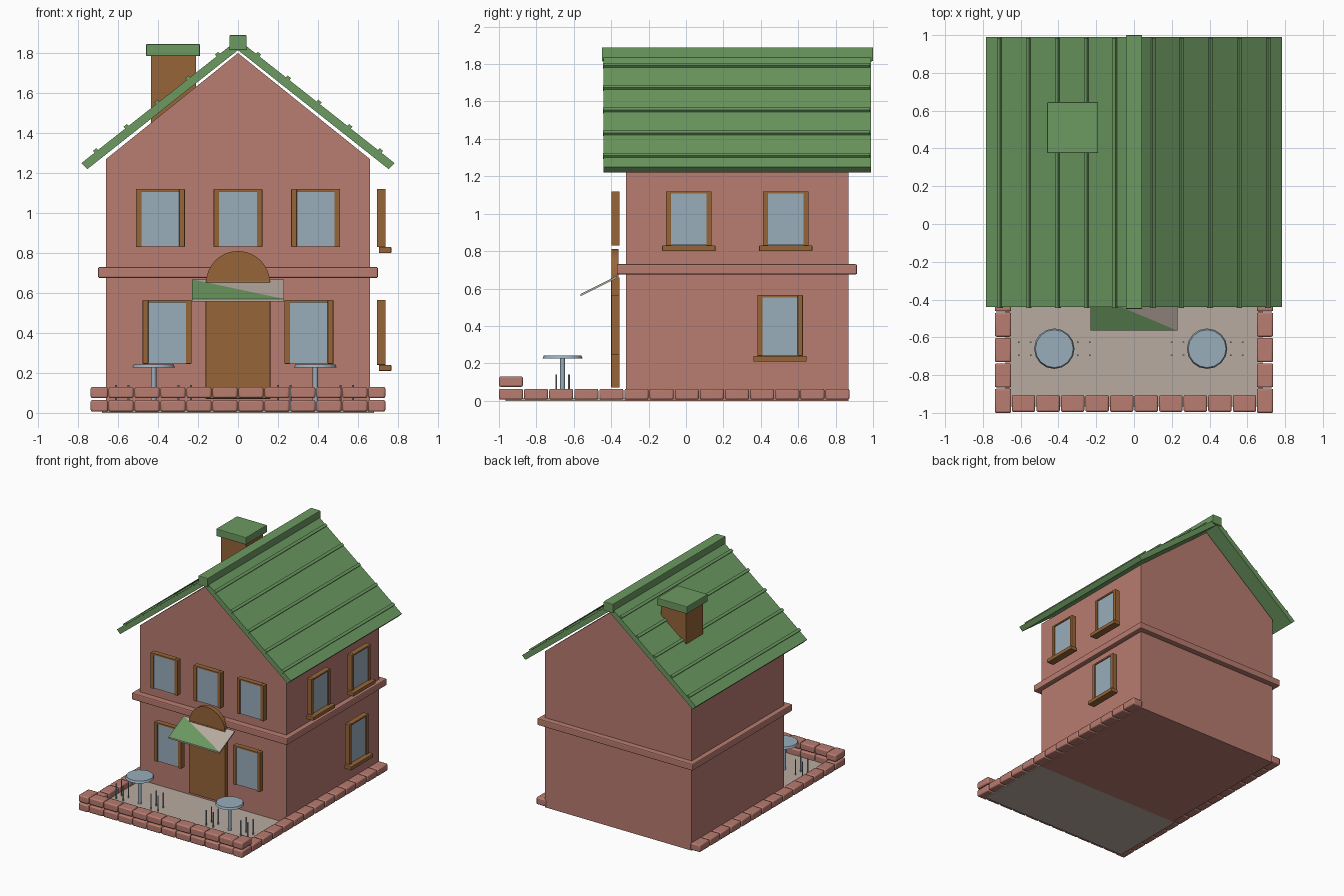
import bpy, bmesh, math
from mathutils import Matrix

if "Cube" in bpy.data.objects:
    bpy.data.objects.remove(bpy.data.objects["Cube"])


def material(name, rgb):
    m = bpy.data.materials.new(name)
    m.diffuse_color = (*rgb, 1)
    m.use_nodes = True
    m.node_tree.nodes["Principled BSDF"].inputs["Base Color"].default_value = m.diffuse_color
    return m


PINK = material("pink brick", (0.48, 0.20, 0.16))
GREEN = material("roof green", (0.15, 0.32, 0.12))
WOOD = material("brown wood", (0.31, 0.13, 0.04))
GLASS = material("blue grey", (0.32, 0.42, 0.50))
STONE = material("beige stone", (0.48, 0.41, 0.35))


def finish(name, bm, mats, bevel=0.0, smooth=False):
    bmesh.ops.recalc_face_normals(bm, faces=bm.faces)
    me = bpy.data.meshes.new(name)
    bm.to_mesh(me)
    bm.free()
    ob = bpy.data.objects.new(name, me)
    bpy.context.collection.objects.link(ob)
    for m in mats:
        me.materials.append(m)
    if bevel:
        mod = ob.modifiers.new("bevel", 'BEVEL')
        mod.width = bevel
        mod.segments = 2
    if smooth:
        bpy.ops.object.select_all(action='DESELECT')
        ob.select_set(True)
        bpy.context.view_layer.objects.active = ob
        bpy.ops.object.shade_smooth_by_angle(angle=math.radians(40))
    return ob


def add_box(bm, x, y, z, rot=None):
    """Add a box given (min, max) on each axis, optionally turned about its centre."""
    c = [(a + b) / 2 for a, b in (x, y, z)]
    s = [b - a for a, b in (x, y, z)]
    mat = Matrix.Translation(c) @ (rot or Matrix()) @ Matrix.Diagonal((*s, 1))
    bmesh.ops.create_cube(bm, size=1, matrix=mat)


def box(name, x, y, z, mat, bevel=0.0):
    bm = bmesh.new()
    add_box(bm, x, y, z)
    return finish(name, bm, [mat], bevel)


def prism(name, profile, y0, y1, mat):
    """Extrude an x-z outline along y."""
    bm = bmesh.new()
    f = bm.faces.new([bm.verts.new((x, y0, z)) for x, z in profile])
    r = bmesh.ops.extrude_face_region(bm, geom=[f])
    bmesh.ops.translate(bm, vec=(0, y1 - y0, 0),
                        verts=[v for v in r['geom'] if isinstance(v, bmesh.types.BMVert)])
    return finish(name, bm, [mat])


def cylinder(name, x, y, z0, z1, r, mat, sides, r_top=None):
    bm = bmesh.new()
    bmesh.ops.create_cone(bm, cap_ends=True, segments=sides, radius1=r,
                          radius2=r if r_top is None else r_top, depth=z1 - z0,
                          matrix=Matrix.Translation((x, y, (z0 + z1) / 2)))
    return finish(name, bm, [mat], smooth=True)


# House walls with gables, and the band between floors
prism("house_walls", [(-0.66, 0), (0.66, 0), (0.66, 1.27), (0, 1.8), (-0.66, 1.27)],
      -0.32, 0.87, PINK)
box("floor_band", (-0.7, 0.7), (-0.37, 0.915), (0.675, 0.73), PINK, 0.008)

# Roof slopes with raised seams, and the ridge cap
SLOPE = 0.79
for s, side in ((-1, "left"), (1, "right")):
    prism("roof_" + side, [(0, 1.868), (s * 0.783, 1.25), (s * 0.753, 1.22), (0, 1.815)],
          -0.44, 0.99, GREEN)
    bm = bmesh.new()
    for x in (0.1, 0.25, 0.403, 0.557, 0.71):
        z = 1.87 - SLOPE * x
        add_box(bm, (s * x - 0.011, s * x + 0.011), (-0.445, 0.985), (z - 0.011, z + 0.011),
                Matrix.Rotation(s * math.atan(SLOPE), 4, 'Y'))
    finish("roof_seams_" + side, bm, [GREEN])
box("roof_ridge", (-0.043, 0.043), (-0.45, 1.0), (1.815, 1.89), GREEN, 0.005)

# Chimney
box("chimney", (-0.435, -0.21), (0.4, 0.62), (1.45, 1.79), WOOD)
box("chimney_cap", (-0.46, -0.19), (0.375, 0.645), (1.785, 1.845), GREEN, 0.005)


def window(name, u, z0, z1, right_side=False):
    """Frame and pane, standing off the front wall or the right wall."""
    def put(part, ua, ub, d0, d1, za, zb, mat, bevel=0.0):
        if right_side:
            box(name + part, (0.66 + d0, 0.66 + d1), (ua, ub), (za, zb), mat, bevel)
        else:
            box(name + part, (ua, ub), (-0.32 - d1, -0.32 - d0), (za, zb), mat, bevel)
    w, t = 0.122, 0.028
    put("_jamb_a", u - w, u - w + t, 0.035, 0.078, z0, z1, WOOD, 0.003)
    put("_jamb_b", u + w - t, u + w, 0.035, 0.078, z0, z1, WOOD, 0.003)
    put("_head", u - w + t, u + w - t, 0.035, 0.078, z1 - 0.012, z1, WOOD)
    put("_pane", u - w + t, u + w - t, 0.038, 0.070, z0 + 0.003, z1 - 0.012, GLASS)
    if right_side:
        put("_sill", u - 0.142, u + 0.142, 0.045, 0.107, z0 - 0.03, z0, WOOD, 0.003)


# Windows
for i, x in enumerate((-0.388, 0, 0.388)):
    window(f"front_upper_window_{i}", x, 0.83, 1.12)
for i, x in enumerate((-0.355, 0.355)):
    window(f"front_lower_window_{i}", x, 0.245, 0.565)
for i, (y, z0, z1) in enumerate(((0.015, 0.83, 1.12), (0.533, 0.83, 1.12), (0.503, 0.24, 0.565))):
    window(f"side_window_{i}", y, z0, z1, True)

# Arched door
arch = [(0.16 * math.cos(math.pi * k / 16), 0.65 + 0.16 * math.sin(math.pi * k / 16))
        for k in range(17)]
prism("door_arch", arch, -0.397, -0.36, WOOD)
box("door", (-0.162, 0.162), (-0.4, -0.355), (0.07, 0.66), WOOD, 0.004)

# Awning: thin sloping sheet, one triangle of its top is green
bm = bmesh.new()
corners = [(-0.23, -0.37, 0.668), (-0.23, -0.565, 0.57), (0.23, -0.565, 0.57), (0.23, -0.37, 0.668)]
top = [bm.verts.new(c) for c in corners]
low = [bm.verts.new((x, y, z - 0.012)) for x, y, z in corners]
bm.faces.new(top[:3])
bm.faces.new((top[0], top[2], top[3]))
bm.faces.new(low[::-1])
for k in range(4):
    bm.faces.new((top[k], low[k], low[(k + 1) % 4], top[(k + 1) % 4]))
for f in bm.faces:
    f.material_index = 0 if all(v in top[:3] for v in f.verts) else 1
finish("awning", bm, [GREEN, STONE])

# Patio slab
box("patio", (-0.68, 0.68), (-0.965, -0.32), (0, 0.015), STONE)

# Brick edging: one course along the sides, two across the front
ROWS = ((0.006, 0.064), (0.074, 0.13))
G = 0.003
bm = bmesh.new()
for row, z in enumerate(ROWS):
    for k in range(10):
        x = -0.65 + 0.13 * k
        add_box(bm, (x + G, x + 0.13 - G), (-0.995, -0.905), z)
    for s in (-1, 1):
        for k in range(14 if row == 0 else 1):
            y = -1.0 + 0.1343 * k
            add_box(bm, sorted((s * 0.65, s * 0.737)), (y, y + 0.1343 - 2 * G), z)
finish("brick_edging", bm, [PINK], 0.009, True)

# Patio tables and the slim stool legs on both sides of each
for side, tx in (("left", -0.422), ("right", 0.387)):
    ty = -0.66
    cylinder(f"table_top_{side}", tx, ty, 0.226, 0.243, 0.107, GLASS, 16, 0.1)
    cylinder(f"table_stem_{side}", tx, ty, 0.01, 0.23, 0.0135, GLASS, 12)
    for i, dx in enumerate((-0.188, -0.125, 0.125, 0.188)):
        for j, dy in enumerate((-0.034, 0.034)):
            cylinder(f"stool_leg_{side}_{i}{j}", tx + dx, ty + dy, 0, 0.14, 0.005, GLASS, 8)
